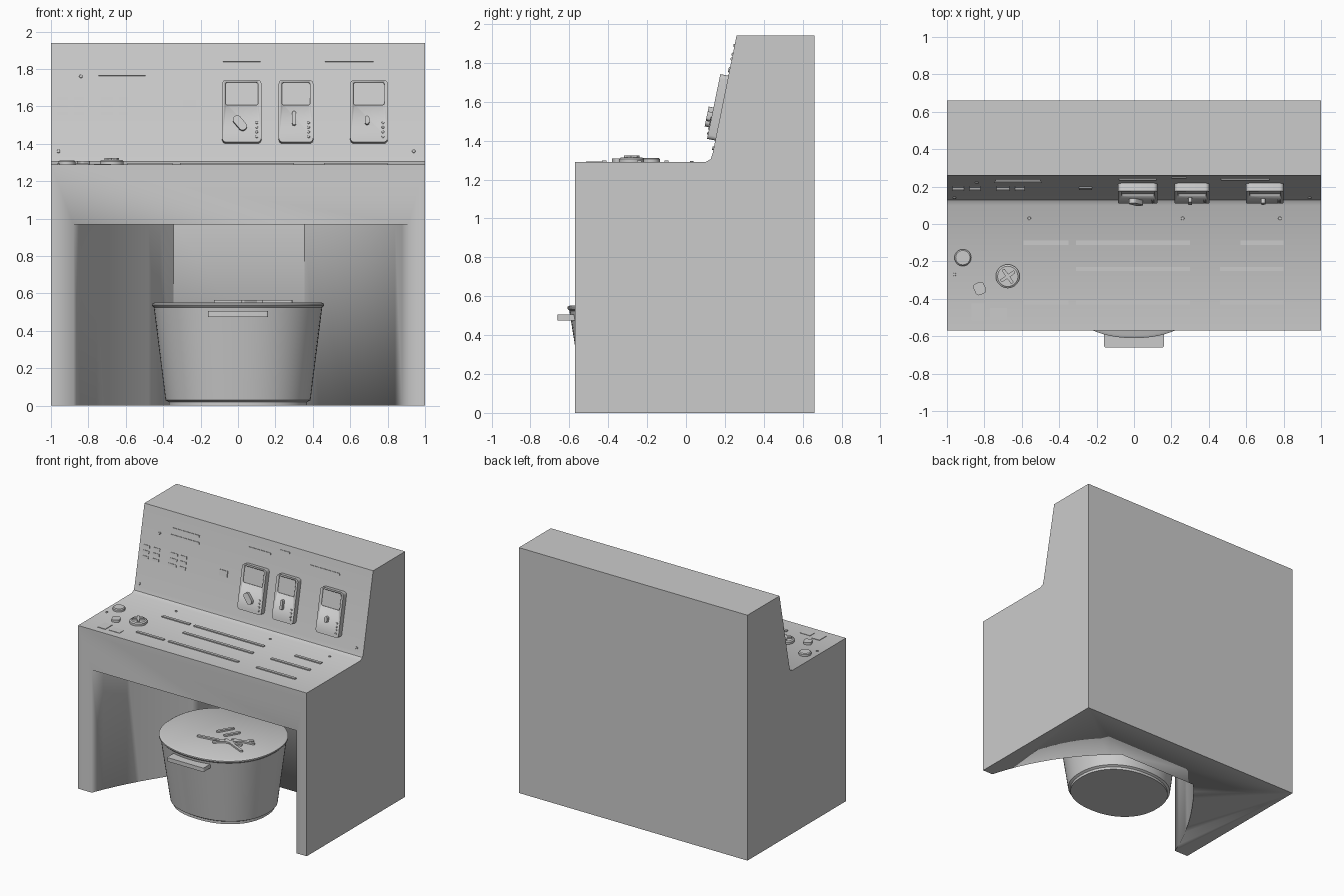
import bpy, bmesh, math
from mathutils import Matrix

if "Cube" in bpy.data.objects:
    bpy.data.objects.remove(bpy.data.objects["Cube"])

TILT = math.atan2(0.125, 0.61)      # lean of the upper panel
DECK = 1.29                         # height of the control deck


def finish(name, bm, matrix=None, smooth=True):
    bmesh.ops.recalc_face_normals(bm, faces=bm.faces)
    me = bpy.data.meshes.new(name)
    bm.to_mesh(me)
    bm.free()
    ob = bpy.data.objects.new(name, me)
    bpy.context.collection.objects.link(ob)
    if matrix:
        me.transform(matrix)
    if smooth:
        bpy.ops.object.select_all(action='DESELECT')
        ob.select_set(True)
        bpy.context.view_layer.objects.active = ob
        bpy.ops.object.shade_smooth_by_angle(angle=math.radians(30))
    return ob


def prism(name, pts, vec, matrix=None):
    """Extrude a closed outline along a vector."""
    bm = bmesh.new()
    f = bm.faces.new([bm.verts.new(p) for p in pts])
    g = bmesh.ops.extrude_face_region(bm, geom=[f])
    vs = [e for e in g['geom'] if isinstance(e, bmesh.types.BMVert)]
    bmesh.ops.translate(bm, vec=vec, verts=vs)
    return finish(name, bm, matrix)


def cut(ob, cutter):
    m = ob.modifiers.new('cut', 'BOOLEAN')
    m.operation, m.object, m.solver = 'DIFFERENCE', cutter, 'EXACT'
    bpy.context.view_layer.objects.active = ob
    bpy.ops.object.modifier_apply(modifier=m.name)
    bpy.data.objects.remove(cutter, do_unlink=True)


def on_panel(x, z, lift=0.0):
    y = 0.135 + (z - 1.33) * math.tan(TILT)
    return (Matrix.Translation((x, y, z)) @ Matrix.Rotation(math.pi / 2 - TILT, 4, 'X')
            @ Matrix.Translation((0, 0, lift)))


def on_deck(x, y, lift=0.0):
    return Matrix.Translation((x, y, DECK + lift))


def plate(name, base, w, h, t, r=0.0, rot=0.0):
    """Rounded rectangular plate standing t above its base, sunk slightly into it."""
    pts = []
    for cx, cy, a0 in ((1, 1, 0), (-1, 1, 90), (-1, -1, 180), (1, -1, 270)):
        for k in range(5 if r else 1):
            a = math.radians(a0 + k * 22.5)
            pts.append((cx * (w / 2 - r) + r * math.cos(a),
                        cy * (h / 2 - r) + r * math.sin(a), -0.003))
    return prism(name, pts, (0, 0, t + 0.003), base @ Matrix.Rotation(math.radians(rot), 4, 'Z'))


def lathe(name, rings, matrix, n=2.0, seg=48):
    """Stack of superellipse rings (rx, ry, cy, z), capped at both ends."""
    bm = bmesh.new()
    loops = []
    for rx, ry, cy, z in rings:
        loop = []
        for i in range(seg):
            c, s = math.cos(2 * math.pi * i / seg), math.sin(2 * math.pi * i / seg)
            loop.append(bm.verts.new((rx * math.copysign(abs(c) ** (2 / n), c),
                                      cy + ry * math.copysign(abs(s) ** (2 / n), s), z)))
        loops.append(loop)
    for a, b in zip(loops, loops[1:]):
        for i in range(seg):
            j = (i + 1) % seg
            bm.faces.new((a[i], a[j], b[j], b[i]))
    bm.faces.new(loops[0])
    bm.faces.new(loops[-1])
    return finish(name, bm, matrix)


def knob(name, base, r, h):
    return lathe(name, [(r, r, 0, -0.003), (r, r, 0, h * 0.7), (r * 0.85, r * 0.85, 0, h)],
                 base, seg=28)


# Console body with sloped upper panel
profile = [(-0.57, 0), (0.66, 0), (0.66, 1.94), (0.26, 1.94), (0.137, 1.335),
           (0.127, 1.305), (0.10, DECK), (-0.57, DECK)]
body = prism('console_body', [(-1, y, z) for y, z in profile], (2, 0, 0))

# Knee space, with walls bowing in to a flat back
def bow(p0, p1, p2, n=10):
    return [tuple((1 - t) ** 2 * a + 2 * t * (1 - t) * b + t * t * c
                  for a, b, c in zip(p0, p1, p2)) for t in [i / n for i in range(n + 1)]]

plan = ([(-0.88, -0.8)] + bow((-0.88, -0.57), (-0.70, -0.12), (-0.345, 0.28))
        + bow((0.355, 0.28), (0.76, -0.06), (0.91, -0.57)) + [(0.91, -0.8)])
cut(body, prism('knee_space_cutter', [(x, y, -0.1) for x, y in plan], (0, 0, 1.07)))

# Tapered stool
I = Matrix.Identity(4)
lathe('stool', [(0.37, 0.33, -0.175, 0.0), (0.37, 0.33, -0.175, 0.02),
                (0.388, 0.345, -0.175, 0.03), (0.45, 0.42, -0.18, 0.525),
                (0.46, 0.43, -0.18, 0.535), (0.46, 0.43, -0.18, 0.545),
                (0.445, 0.415, -0.18, 0.553)], I, n=2.2, seg=72)
plate('stool_handle', Matrix.Translation((0, -0.61, 0.478)), 0.32, 0.10, 0.028, 0.008)

# Raised strips on the stool seat
for x, y, l, rot in ((-0.02, -0.13, 0.14, 60), (0.06, -0.16, 0.13, 60), (0.05, -0.30, 0.36, 8),
                     (0.14, -0.26, 0.30, 38), (0.18, -0.31, 0.24, -25), (0.20, -0.22, 0.18, 10)):
    plate('seat_strip', Matrix.Translation((x, y, 0.553)), l, 0.022, 0.012, 0.01, rot)

# Instrument boxes on the upper panel: recessed window, lever and dots
for x, w, lw, lh, rot, lz in ((0.02, 0.21, 0.045, 0.09, 40, 1.50),
                              (0.31, 0.185, 0.02, 0.075, 0, 1.525),
                              (0.70, 0.20, 0.024, 0.045, 0, 1.515)):
    box = plate('instrument_box', on_panel(x, 1.5675), w, 0.34, 0.042, 0.022)
    cut(box, plate('window_cutter', on_panel(x, 1.66, 0.034), w - 0.035, 0.125, 0.05, 0.012))
    plate('instrument_lever', on_panel(x - 0.01, lz, 0.042), lw, lh, 0.025, lw * 0.45, rot)
    for k in range(4):
        knob('instrument_dot', on_panel(x + w / 2 - 0.025, 1.43 + k * 0.025, 0.042), 0.007, 0.005)

# Label strips on the upper panel
for x, z, w in ((-0.62, 1.82, 0.24), (-0.62, 1.77, 0.25), (0.02, 1.845, 0.20),
                (0.595, 1.845, 0.26), (0.24, 1.89, 0.08)):
    plate('panel_strip', on_panel(x, z), w, 0.014, 0.006)

# Small button groups on the upper panel
for z in (1.56, 1.60, 1.64):
    for x, w in ((-0.94, 0.06), (-0.85, 0.06), (-0.70, 0.07), (-0.61, 0.05)):
        plate('panel_button', on_panel(x, z), w, 0.018, 0.005)
plate('panel_switch', on_panel(-0.26, 1.61), 0.07, 0.045, 0.006)
for x, z in ((-0.84, 1.76), (-0.96, 1.36), (0.94, 1.36)):
    knob('panel_screw', on_panel(x, z), 0.009, 0.006)

# Long bars on the deck
for y, spans in ((-0.10, ((-0.59, -0.35), (-0.31, 0.30), (0.57, 0.80))),
                 (-0.24, ((-0.31, 0.30), (0.46, 0.80))),
                 (-0.42, ((-0.59, -0.35), (-0.31, 0.30), (0.46, 0.80)))):
    for a, b in spans:
        plate('deck_bar', on_deck((a + b) / 2, y), b - a, 0.022, 0.008)

# Deck controls at the left
knob('round_knob', on_deck(-0.915, -0.18), 0.045, 0.022)
knob('dial', on_deck(-0.675, -0.28), 0.064, 0.024)
for rot in (35, 125):
    plate('dial_grip', on_deck(-0.675, -0.28, 0.024), 0.09, 0.018, 0.01, 0.006, rot)
plate('square_knob', on_deck(-0.825, -0.345), 0.06, 0.065, 0.018, 0.018, 25)
plate('square_button', on_deck(-0.835, -0.47), 0.07, 0.09, 0.004)
plate('wide_button', on_deck(-0.725, -0.48), 0.09, 0.06, 0.003)
for x, y in ((-0.96, -0.27), (-0.56, 0.03), (0.26, 0.03), (0.78, 0.03)):
    knob('deck_screw', on_deck(x, y), 0.009, 0.006)
